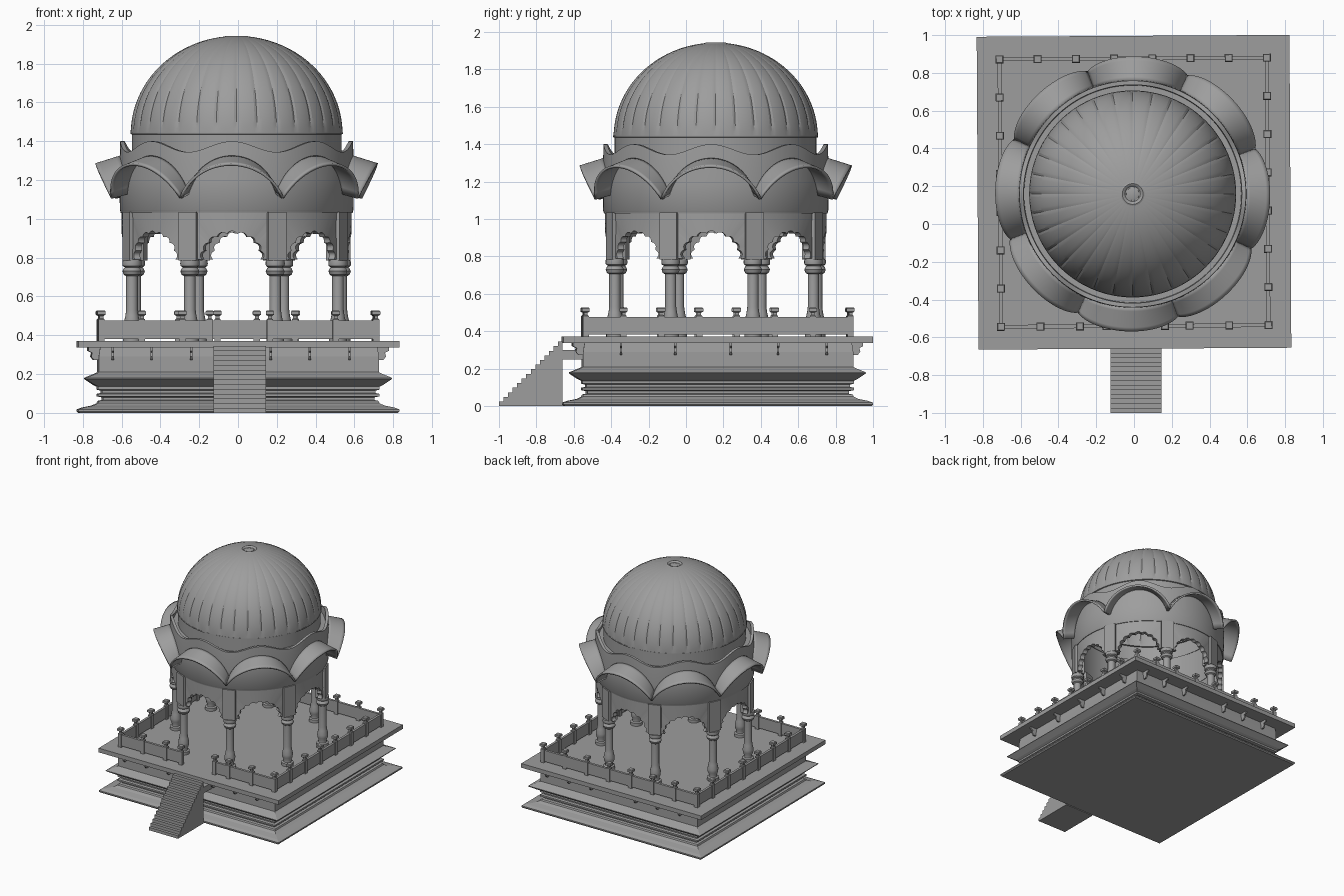
import bpy, bmesh
from math import sin, cos, pi, sqrt, radians
from mathutils import Matrix

if "Cube" in bpy.data.objects:
    bpy.data.objects.remove(bpy.data.objects["Cube"])

BASE = (0.0, 0.168, 0.0)      # centre of the square platform
HALL = (-0.007, 0.159, 0.0)   # centre of the domed pavilion
TURN = 0.006                  # the platform sits very slightly askew
HTURN = -0.04                 # and the pavilion is turned the other way
T = Matrix.Translation

STONE = bpy.data.materials.new("dark_stone")
STONE.diffuse_color = (0.34, 0.34, 0.34, 1)
STONE.use_nodes = True
STONE.node_tree.nodes["Principled BSDF"].inputs["Base Color"].default_value = STONE.diffuse_color


def finish(name, bm, loc=(0, 0, 0), rot=0.0, smooth=None, thick=None):
    bmesh.ops.recalc_face_normals(bm, faces=bm.faces)
    me = bpy.data.meshes.new(name)
    bm.to_mesh(me)
    bm.free()
    me.materials.append(STONE)
    ob = bpy.data.objects.new(name, me)
    bpy.context.collection.objects.link(ob)
    ob.location = loc
    ob.rotation_euler.z = rot
    if thick:
        m = ob.modifiers.new("thickness", 'SOLIDIFY')
        m.thickness = thick
        m.offset = 0
    if smooth:
        bpy.ops.object.select_all(action='DESELECT')
        ob.select_set(True)
        bpy.context.view_layer.objects.active = ob
        bpy.ops.object.shade_smooth_by_angle(angle=radians(smooth))
    return ob


def box(bm, x0, x1, y0, y1, z0, z1, m=Matrix()):
    c = T(((x0 + x1) / 2, (y0 + y1) / 2, (z0 + z1) / 2))
    s = Matrix.Diagonal((x1 - x0, y1 - y0, z1 - z0, 1))
    bmesh.ops.create_cube(bm, size=1, matrix=m @ c @ s)


def grid(bm, f, nu, nv, wrap=False):
    """Quad sheet from f(i, j); wrap closes it in the i direction."""
    v = [[bm.verts.new(f(i, j)) for j in range(nv)] for i in range(nu)]
    for i in range(nu if wrap else nu - 1):
        for j in range(nv - 1):
            k = (i + 1) % nu
            bm.faces.new((v[i][j], v[k][j], v[k][j + 1], v[i][j + 1]))
    return v


def lathe(bm, prof, n, m=Matrix(), caps=True):
    """Revolve (radius, z); n = 4 gives a square with half-width = radius."""
    k, ph = (sqrt(2), pi / 4) if n == 4 else (1, 0)
    from_polar = lambda i, j: m @ T((prof[j][0] * k * cos(2 * pi * i / n + ph),
                                     prof[j][0] * k * sin(2 * pi * i / n + ph),
                                     prof[j][1])).translation
    v = grid(bm, from_polar, n, len(prof), True)
    if caps:
        bm.faces.new([r[0] for r in v])
        bm.faces.new([r[-1] for r in v])


def prism(bm, pts, x0, x1, m=Matrix()):
    """Extrude a (y, z) outline along x."""
    a = [bm.verts.new(m @ T((x0, y, z)).translation) for y, z in pts]
    b = [bm.verts.new(m @ T((x1, y, z)).translation) for y, z in pts]
    bm.faces.new(a)
    bm.faces.new(b)
    for i in range(len(pts)):
        j = (i + 1) % len(pts)
        bm.faces.new((a[i], a[j], b[j], b[i]))


# Moulded square plinth
bm = bmesh.new()
lathe(bm, [(.82, 0), (.827, .008), (.827, .018), (.80, .028), (.75, .038), (.725, .05),
           (.72, .062), (.70, .066), (.70, .08), (.725, .085), (.725, .098), (.705, .102),
           (.705, .115), (.725, .12), (.725, .135), (.745, .145), (.79, .175), (.79, .18),
           (.73, .205), (.722, .21), (.722, .29), (.715, .336)], 4)
finish("plinth", bm, BASE, TURN)

# Floor slab
bm = bmesh.new()
box(bm, -.828, .828, -.828, .828, .336, .371)
finish("floor_slab", bm, BASE, TURN)

# Brackets below the slab
bm = bmesh.new()
curl = [(-.71, .336), (-.775, .336), (-.775, .32), (-.755, .31), (-.76, .29),
        (-.745, .272), (-.71, .272)]
for side in range(4):
    r = Matrix.Rotation(side * pi / 2, 4, 'Z')
    for x in ((-.52, -.23, .067, .32, .58) if side % 2 else (-.65, -.45, -.245, .165, .366, .57)):
        prism(bm, curl, x - .006, x + .006, r)
finish("brackets", bm, BASE, TURN)

# Staircase with the ledge tying it to the plinth
bm = bmesh.new()
N, Y0, Y1, H = 14, -1.0, -.66, .345
pts = [(Y1, 0), (Y0, 0)]
for i in range(N):
    y = Y0 + (Y1 - Y0) * i / N
    pts += [(y, H * (i + 1) / N), (y + (Y1 - Y0) / N, H * (i + 1) / N)]
prism(bm, pts, -.125, .145)
box(bm, -.125, .145, -.665, -.54, .25, .30)
finish("staircase", bm)

# Railing panels, open in front of the stairs
R = .708
bm = bmesh.new()
for side in range(4):
    m = Matrix.Rotation(side * pi / 2, 4, 'Z')
    for a, b in ([(-R, -.155), (.16, R)] if side == 0 else [(-R, R)]):
        box(bm, a, b, -R - .01, -R + .01, .382, .475, m)
finish("railing_panels", bm, BASE, TURN)

# Railing posts with square caps
bm = bmesh.new()
post = [(.016, .37), (.016, .482), (.01, .487), (.01, .499), (.021, .506), (.021, .522),
        (.017, .527)]
even = [-R + 2 * R * i / 7 for i in range(7)]
for side in range(4):
    m = Matrix.Rotation(side * pi / 2, 4, 'Z')
    for x in ([-R, -.50, -.29, -.15, .16, .29, .50] if side == 0 else even):
        lathe(bm, post, 4, m @ T((x, -R, 0)))
finish("railing_posts", bm, BASE, TURN)

# Eight turned columns and the piers above them
cols, piers = bmesh.new(), bmesh.new()
shaft = [(.046, .37), (.046, .395), (.032, .40), (.03, .415), (.04, .44), (.042, .465),
         (.034, .50), (.03, .53), (.03, .705), (.042, .712), (.049, .73), (.042, .745),
         (.036, .75), (.048, .757), (.05, .77), (.048, .785)]
for k in range(8):
    m = Matrix.Rotation(pi / 8 + k * pi / 4, 4, 'Z')
    lathe(cols, shaft, 16, m @ T((.575, 0, 0)))
    box(piers, .53, .608, -.05, .05, .785, 1.035, m)
finish("columns", cols, HALL, HTURN, smooth=35)
finish("piers", piers, HALL, HTURN)

# Multifoil arches, curved between the piers
bm = bmesh.new()
NP, ZB, W, ZT = 91, .79, .228, 1.035


def arch_point(k, i, j):
    a = pi * i / (NP - 1)
    s = 1 + .09 * abs(sin(9 * a))
    x, z = .15 * s * cos(a), .135 * s * sin(a)
    if j:  # matching point on the panel's outer rectangle
        f = min(W / max(abs(cos(a)), 1e-6), (ZT - ZB) / max(sin(a), 1e-6))
        x, z = f * cos(a), f * sin(a)
    t = k * pi / 4 + x / .575
    return .575 * cos(t), .575 * sin(t), ZB + z


for k in range(8):
    grid(bm, lambda i, j: arch_point(k, i, j), NP, 2)
finish("arches", bm, HALL, HTURN, thick=.035)

# Drum wall with a wavy parapet edge
bm = bmesh.new()
wall = [(.555, 1.33), (.555, 1.03), (.598, 1.03), (.60, 1.042), (.602, 1.045), (.604, 1.20),
        (.602, 1.32), (.60, None), (.578, None), (.575, 1.33), (.54, 1.33)]


def drum_point(i, j):
    t = 2 * pi * i / 128
    r, z = wall[j]
    z = 1.372 + .028 * cos(8 * t) if z is None else z
    return r * cos(t), r * sin(t), z


grid(bm, drum_point, 128, len(wall), True)
finish("drum", bm, HALL, HTURN, smooth=35)

# Eight arched eaves flaring out of the drum, each cut off by a slanted plane
bm = bmesh.new()
K = 1.06
K1 = sqrt(K * K - 1)


def eave_point(k, i, j):
    t, s = i / 16 - 1, j / 6
    arch = (sqrt(K * K - t * t) - K1) / (K - K1)
    a = t * pi / 8
    x = .598 * cos(a) * (1 - s) + (.636 + .09 * arch) * s
    y = .598 * sin(a) * (1 - s) + .264 * t * s
    z = (1.13 + .19 * arch) * (1 - s) + (1.107 + .173 * arch) * s
    c, d = cos(k * pi / 4), sin(k * pi / 4)
    return x * c - y * d, x * d + y * c, z


for k in range(8):
    grid(bm, lambda i, j: eave_point(k, i, j), 33, 7)
finish("eaves", bm, HALL, HTURN, smooth=40, thick=.014)

# Neck below the dome
bm = bmesh.new()
lathe(bm, [(.54, 1.32), (.54, 1.435), (.548, 1.438), (.548, 1.446), (.535, 1.448)], 96, caps=False)
finish("neck", bm, HALL, smooth=35)

# Ribbed dome
bm = bmesh.new()
RIBS, SEG, ROWS = 32, 8, 28


def dome_point(i, j):
    t, e = 2 * pi * i / (RIBS * SEG), radians(83.5) * j / (ROWS - 1)
    groove = .013 * min(1, j / 2) * (1 - abs(sin(RIBS / 2 * t)) ** .35)
    r = .547 * cos(e) * (1 - groove)
    return r * cos(t), r * sin(t), 1.44 + .503 * sin(e)


grid(bm, dome_point, RIBS * SEG, ROWS, True)
finish("dome", bm, HALL, smooth=15)

# Ring and button at the crown
bm = bmesh.new()
lathe(bm, [(.066, 1.932), (.064, 1.939), (.055, 1.943), (.044, 1.938), (.036, 1.925),
           (.034, 1.934), (.02, 1.938)], 32)
finish("crown_ring", bm, HALL, smooth=35)
